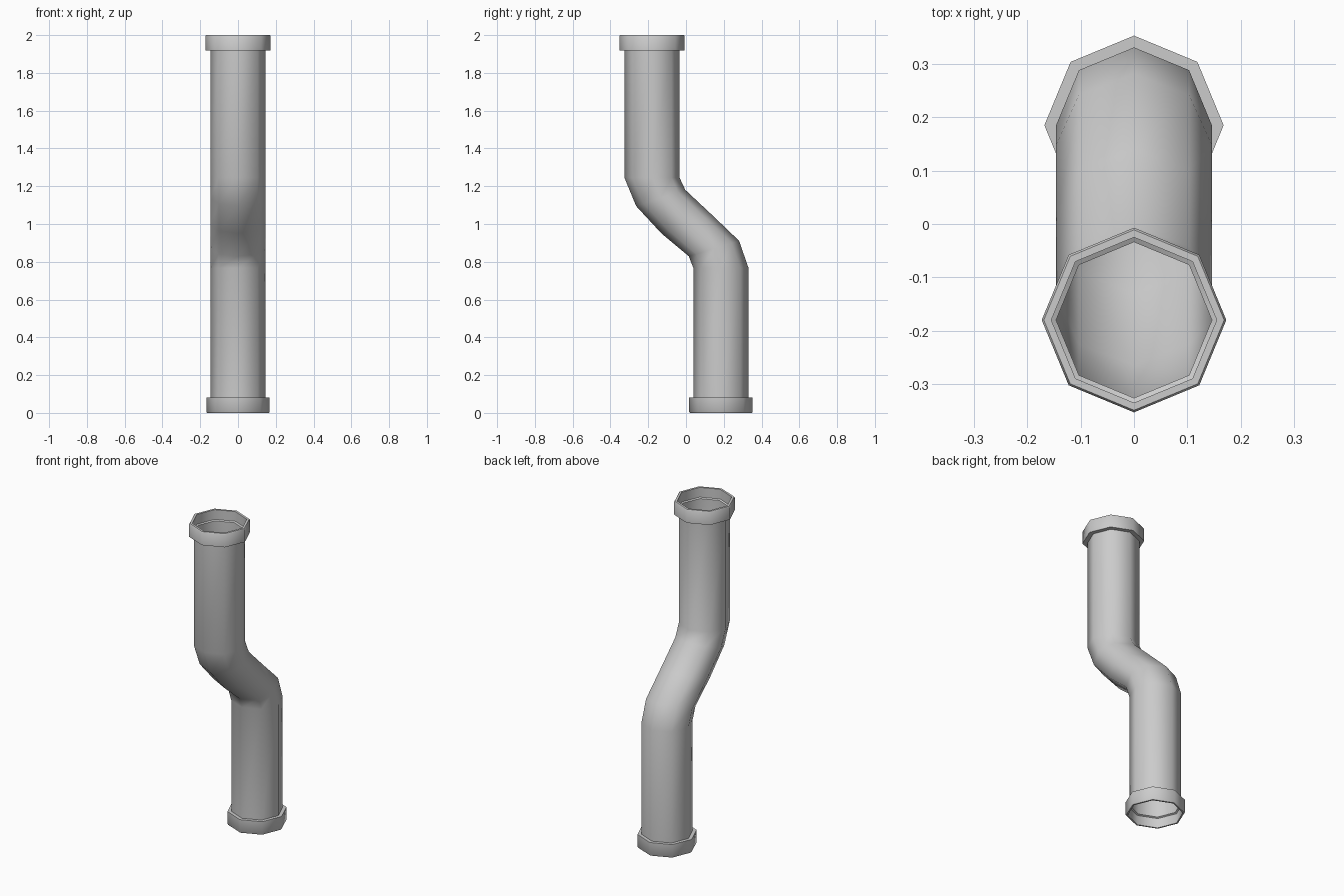
import bpy, bmesh
from math import cos, sin, pi

if "Cube" in bpy.data.objects:
    bpy.data.objects.remove(bpy.data.objects["Cube"])

SIDES = 8


def loft(name, rings, closed=False):
    """Skin octagonal rings: (centre y, centre z, x radius, y half-span, z half-span)."""
    bm = bmesh.new()
    loops = []
    for cy, cz, rx, dy, dz in rings:
        loops.append([bm.verts.new((rx * cos(2 * pi * i / SIDES),
                                    cy + dy * sin(2 * pi * i / SIDES),
                                    cz + dz * sin(2 * pi * i / SIDES)))
                      for i in range(SIDES)])
    pairs = list(zip(loops, loops[1:]))
    if closed:
        pairs.append((loops[-1], loops[0]))
    for a, b in pairs:
        for i in range(SIDES):
            j = (i + 1) % SIDES
            bm.faces.new((a[i], a[j], b[j], b[i]))
    bmesh.ops.recalc_face_normals(bm, faces=bm.faces)
    mesh = bpy.data.meshes.new(name)
    bm.to_mesh(mesh)
    bm.free()
    ob = bpy.data.objects.new(name, mesh)
    bpy.context.collection.objects.link(ob)
    bpy.ops.object.select_all(action='DESELECT')
    ob.select_set(True)
    bpy.context.view_layer.objects.active = ob
    bpy.ops.object.shade_smooth_by_angle(angle=pi / 3.5)
    return ob


def collar(name, cy, z_end, direction, r):
    """Stepped socket ring; direction points from its open end into the pipe."""
    profile = [(0.155, 0), (r - 0.004, 0), (r, 0.006), (r, 0.082),
               (0.146, 0.082), (0.146, 0.065), (0.155, 0.06)]
    loft(name, [(cy, z_end + direction * d, q, q, 0) for q, d in profile], True)


R = 0.146
TOP_Y, LOW_Y = -0.180, 0.185

# Thin offset pipe with sheared bend sections
loft("offset_pipe", [
    (LOW_Y, 0.07, R, R, 0),
    (LOW_Y, 0.767, R, R, 0),
    (0.148, 0.870, R, 0.133, 0.041),
    (0.005, 0.998, R, 0.135, 0.048),
    (-0.134, 1.138, R, 0.130, 0.043),
    (TOP_Y, 1.245, R, R, 0),
    (TOP_Y, 1.93, R, R, 0),
])

# End collars
collar("top_collar", TOP_Y, 2.0, -1, 0.173)
collar("bottom_collar", LOW_Y, 0.0, 1, 0.168)
